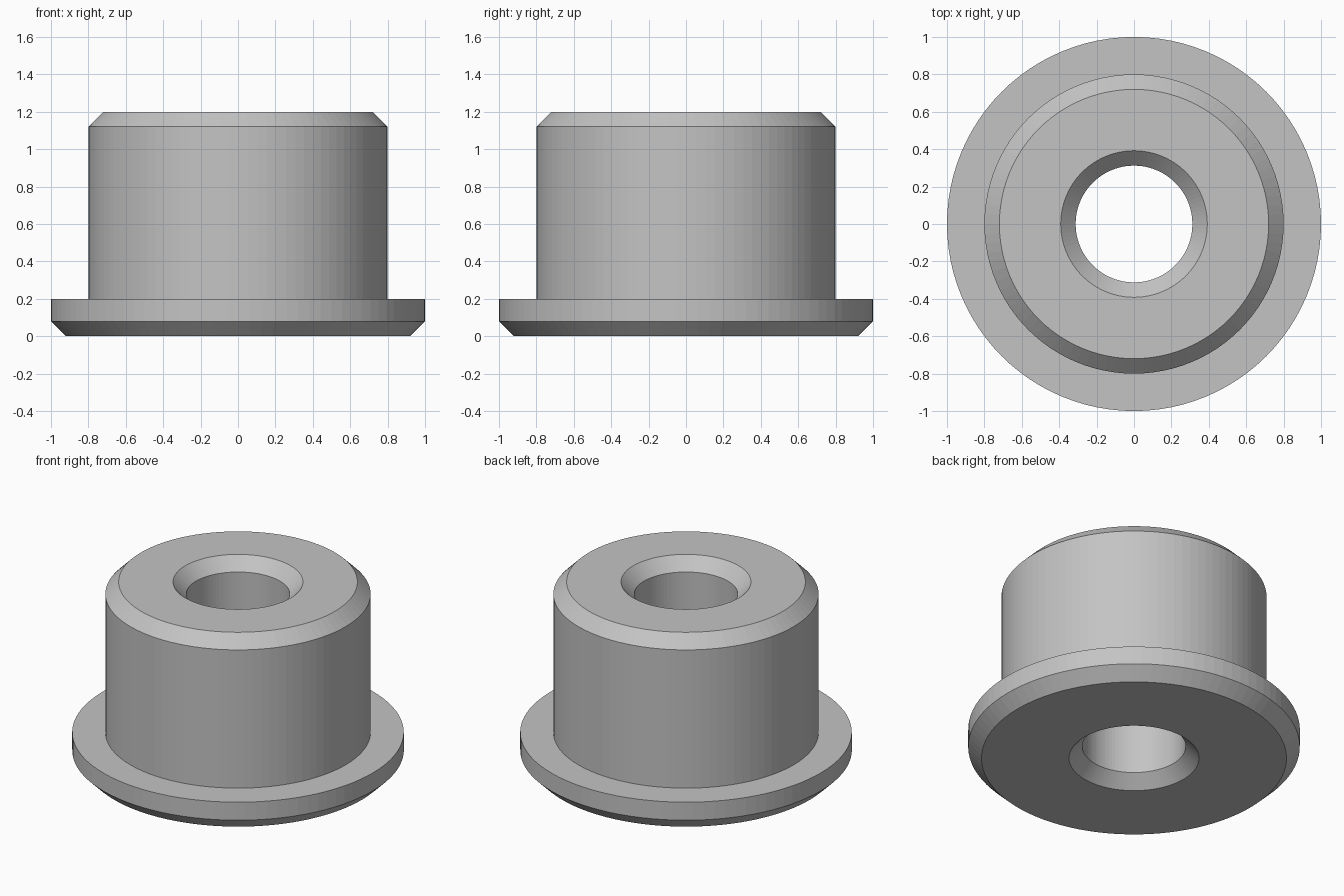
import bpy, bmesh
from math import cos, sin, tau

cube = bpy.data.objects.get("Cube")
if cube:
    bpy.data.objects.remove(cube, do_unlink=True)

SEGMENTS = 96
CHAMFER = 0.08
HEIGHT = 1.2
FLANGE_R, FLANGE_TOP = 1.0, 0.2
BODY_R, BORE_R = 0.8, 0.312

# One plain grey metal
grey = bpy.data.materials.new("grey metal")
grey.use_nodes = True
colour = (0.55, 0.55, 0.55, 1)
grey.diffuse_color = colour
grey.node_tree.nodes["Principled BSDF"].inputs["Base Color"].default_value = colour

# Closed radius/height section: bore, flange, body, with chamfered rims
profile = [
    (BORE_R, CHAMFER),
    (BORE_R + CHAMFER, 0),
    (FLANGE_R - CHAMFER, 0),
    (FLANGE_R, CHAMFER),
    (FLANGE_R, FLANGE_TOP),
    (BODY_R, FLANGE_TOP),
    (BODY_R, HEIGHT - CHAMFER),
    (BODY_R - CHAMFER, HEIGHT),
    (BORE_R + CHAMFER, HEIGHT),
    (BORE_R, HEIGHT - CHAMFER),
]


def lathe(name, section, material):
    """Revolve a closed section around the z axis."""
    bm = bmesh.new()
    rings = []
    for i in range(SEGMENTS):
        a = tau * i / SEGMENTS
        rings.append([bm.verts.new((r * cos(a), r * sin(a), z)) for r, z in section])
    for i, ring in enumerate(rings):
        after = rings[(i + 1) % SEGMENTS]
        for j in range(len(section)):
            k = (j + 1) % len(section)
            bm.faces.new((ring[j], after[j], after[k], ring[k]))
    bmesh.ops.recalc_face_normals(bm, faces=bm.faces)
    mesh = bpy.data.meshes.new(name)
    bm.to_mesh(mesh)
    bm.free()
    mesh.materials.append(material)
    obj = bpy.data.objects.new(name, mesh)
    bpy.context.collection.objects.link(obj)
    return obj


# Flanged sleeve with a through bore
lathe("flanged_bushing", profile, grey)
